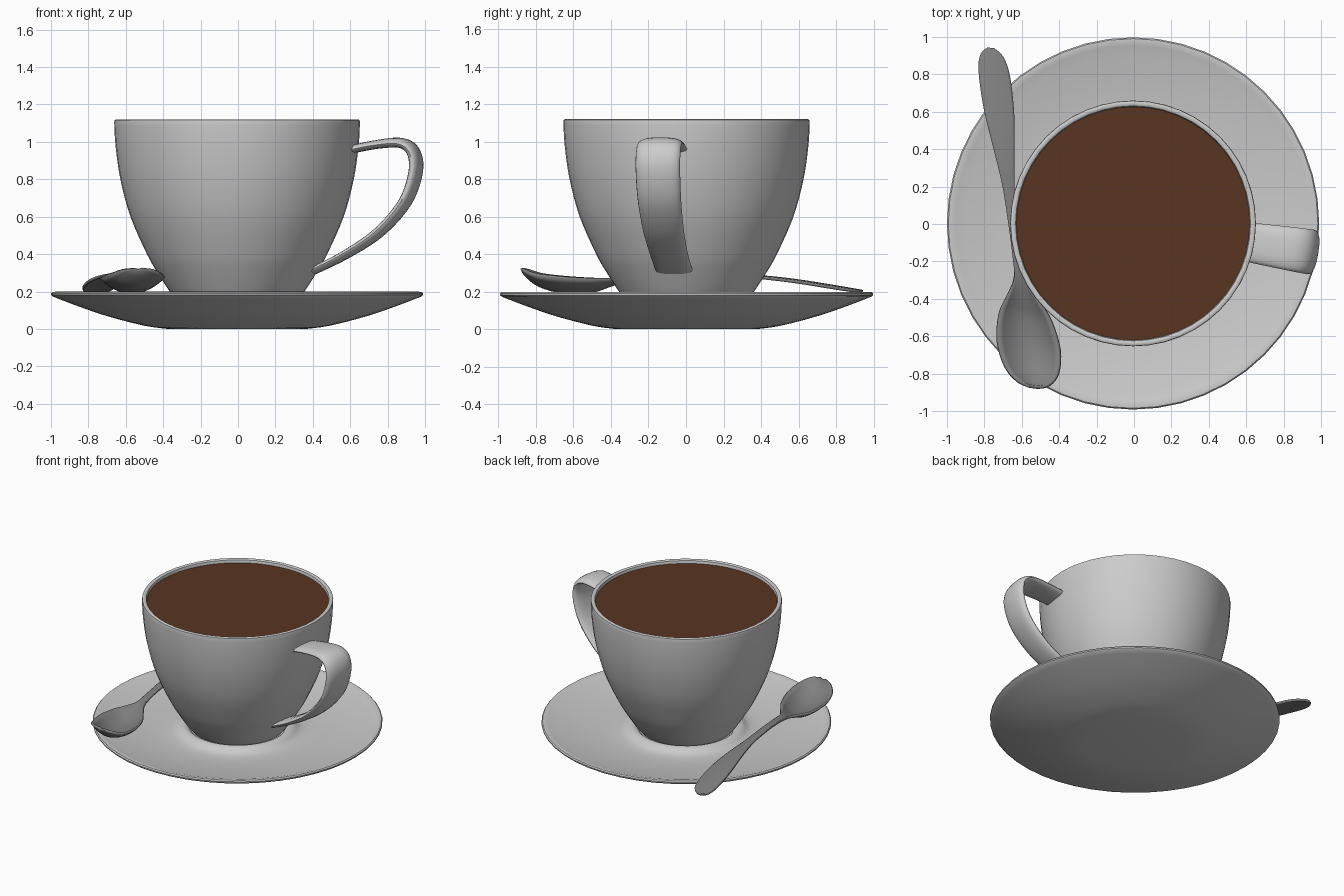
import bpy, bmesh, math
from mathutils import Vector, Matrix
from mathutils.geometry import interpolate_bezier

if "Cube" in bpy.data.objects:
    bpy.data.objects.remove(bpy.data.objects["Cube"])


def material(name, color):
    mat = bpy.data.materials.new(name)
    mat.diffuse_color = (*color, 1)
    mat.use_nodes = True
    mat.node_tree.nodes["Principled BSDF"].inputs["Base Color"].default_value = mat.diffuse_color
    return mat


def make_object(name, bm, angle=40, mat=None):
    bmesh.ops.remove_doubles(bm, verts=bm.verts, dist=1e-5)
    bmesh.ops.recalc_face_normals(bm, faces=bm.faces)
    mesh = bpy.data.meshes.new(name)
    bm.to_mesh(mesh)
    bm.free()
    obj = bpy.data.objects.new(name, mesh)
    bpy.context.collection.objects.link(obj)
    if mat:
        mesh.materials.append(mat)
    bpy.ops.object.select_all(action='DESELECT')
    obj.select_set(True)
    bpy.context.view_layer.objects.active = obj
    bpy.ops.object.shade_smooth_by_angle(angle=math.radians(angle))
    return obj


def smooth_path(points, steps=5):
    """Catmull-Rom style curve through tuples of any length."""
    out = []
    n = len(points)
    for i in range(n - 1):
        p = [points[max(0, min(n - 1, i + k))] for k in (-1, 0, 1, 2)]
        for j in range(steps):
            t = j / steps
            out.append([0.5 * (2 * b + (c - a) * t + (2 * a - 5 * b + 4 * c - d) * t * t
                               + (3 * b - a - 3 * c + d) * t ** 3) for a, b, c, d in zip(*p)])
    out.append(list(points[-1]))
    return out


def loft(bm, rings, closed=True, caps=False):
    rows = [[bm.verts.new(co) for co in ring] for ring in rings]
    n = len(rows[0])
    for a, b in zip(rows, rows[1:]):
        for i in range(n if closed else n - 1):
            j = (i + 1) % n
            bm.faces.new((a[i], a[j], b[j], b[i]))
    if caps:
        bm.faces.new(rows[0])
        bm.faces.new(rows[-1])


def lathe(name, profile, mat=None, sides=48):
    bm = bmesh.new()
    loft(bm, [[(r * math.cos(2 * math.pi * k / sides), r * math.sin(2 * math.pi * k / sides), z)
               for k in range(sides)] for r, z in profile])
    bmesh.ops.dissolve_degenerate(bm, dist=1e-6, edges=bm.edges)
    obj = make_object(name, bm, mat=mat)
    obj.location = (-0.005, 0.003, 0)
    return obj


# Saucer: flat foot, flared underside, rounded rim and raised ring around the cup
under = smooth_path([(0.37, 0.0), (0.50, 0.018), (0.70, 0.07), (0.86, 0.125), (0.985, 0.173)], 3)
rim = [(0.994, 0.181), (0.995, 0.19), (0.988, 0.198), (0.97, 0.199)]
top = smooth_path([(0.95, 0.193), (0.75, 0.155), (0.55, 0.133), (0.44, 0.137),
                   (0.39, 0.165), (0.355, 0.17), (0.33, 0.15)], 3)
lathe("saucer", [(0, 0)] + under + rim + top + [(0, 0.15)])

# Cup: outer bowl, rounded lip and inner wall
outer = smooth_path([(0.325, 0.155), (0.36, 0.2), (0.425, 0.30), (0.482, 0.4), (0.57, 0.6),
                     (0.624, 0.8), (0.65, 0.98), (0.657, 1.105)], 4)
lip = [(0.655, 1.116), (0.648, 1.12), (0.636, 1.12), (0.628, 1.115)]
inner = smooth_path([(0.624, 1.10), (0.618, 0.98), (0.59, 0.8), (0.53, 0.6), (0.44, 0.4), (0.32, 0.22)], 3)
lathe("cup", [(0, 0.155)] + outer + lip + inner + [(0, 0.2)])

# Coffee surface
lathe("coffee", [(0, 1.095), (0.624, 1.095)], material("coffee_brown", (0.1, 0.035, 0.015)))

# Cup handle: wide strap swept along a curve, (radius, height, half width, half thickness)
path = smooth_path([(0.61, 0.955, 0.105, 0.026), (0.75, 0.982, 0.112, 0.028), (0.88, 0.99, 0.118, 0.032),
                    (0.945, 0.945, 0.12, 0.036), (0.957, 0.84, 0.12, 0.038), (0.90, 0.68, 0.117, 0.036),
                    (0.76, 0.52, 0.11, 0.032), (0.58, 0.40, 0.103, 0.027), (0.41, 0.315, 0.10, 0.024)], 5)
turn = Matrix.Rotation(math.radians(-9), 3, 'Z')
rings = []
for i, (r, z, w, h) in enumerate(path):
    a, b = path[max(0, i - 1)], path[min(len(path) - 1, i + 1)]
    tangent = Vector((b[0] - a[0], 0, b[1] - a[1])).normalized()
    normal = Vector((-tangent.z, 0, tangent.x))
    ring = []
    for k in range(20):
        t = 2 * math.pi * k / 20
        s = math.sin(t)
        across = math.copysign(abs(math.cos(t)) ** 0.75, math.cos(t))
        lift = h * s * (1.0 if s > 0 else 0.7)
        ring.append(turn @ (Vector((r, 0, z)) + Vector((0, w * across, 0)) + normal * lift))
    rings.append(ring)
bm = bmesh.new()
loft(bm, rings, caps=True)
make_object("cup_handle", bm, 50)

# Spoon: stations along y, (y, half width, centre height, edge height)
stations = smooth_path([(-0.872, 0.02, 0.318, 0.325), (-0.85, 0.085, 0.285, 0.315), (-0.78, 0.142, 0.232, 0.292),
                        (-0.65, 0.166, 0.197, 0.277), (-0.50, 0.138, 0.203, 0.268), (-0.40, 0.085, 0.235, 0.268),
                        (-0.30, 0.035, 0.266, 0.272), (-0.18, 0.025, 0.283, 0.281), (0.0, 0.025, 0.291, 0.288),
                        (0.2, 0.031, 0.29, 0.286), (0.4, 0.055, 0.28, 0.275), (0.6, 0.08, 0.258, 0.252),
                        (0.8, 0.083, 0.226, 0.22), (0.9, 0.06, 0.209, 0.205), (0.94, 0.015, 0.202, 0.2)], 4)
bm = bmesh.new()
rings = []
for y, w, zc, ze in stations:
    cx = -0.535 - (y + 0.87) * 0.127
    rings.append([(cx + w * u / 6, y + 0.127 * w * -u / 6, zc + (ze - zc) * (u / 6) ** 2) for u in range(-6, 7)])
loft(bm, rings, closed=False)
spoon = make_object("spoon", bm, 50, material("dark_steel", (0.22, 0.22, 0.22)))
thick = spoon.modifiers.new("thickness", 'SOLIDIFY')
thick.thickness = 0.016
thick.offset = 0
